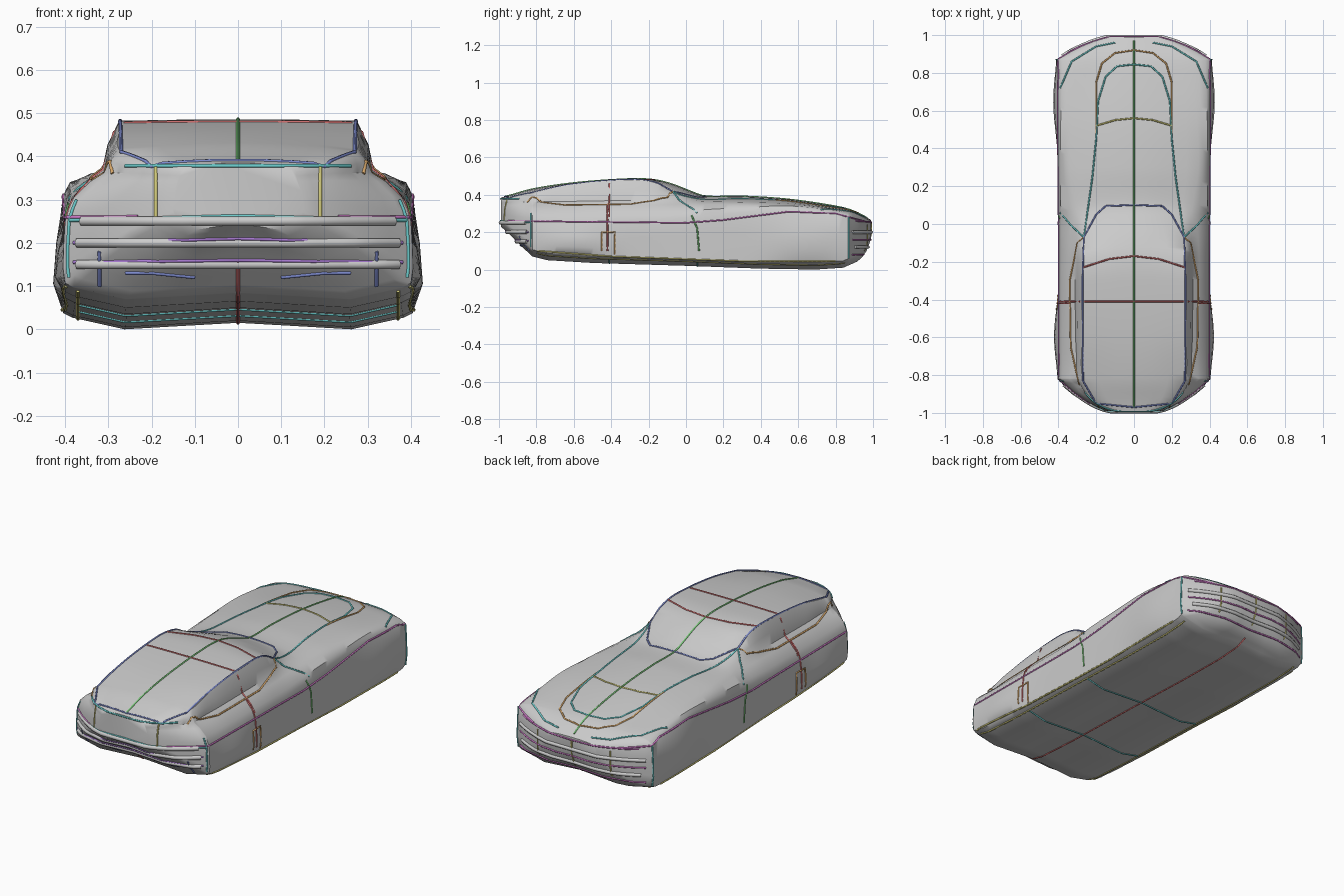
import bpy, bmesh, math
from mathutils import Vector
from mathutils.bvhtree import BVHTree

if "Cube" in bpy.data.objects:
    bpy.data.objects.remove(bpy.data.objects["Cube"])


def linear(keys, y):
    for a, b in zip(keys, keys[1:]):
        if y <= b[0]:
            t = max(0, (y - a[0]) / (b[0] - a[0]))
            return [p + (q - p) * t for p, q in zip(a[1:], b[1:])]
    return list(keys[-1][1:])


def smooth(keys, y):
    """Hermite interpolation through the stations."""
    n = len(keys)
    i = next((k for k in range(n - 1) if y <= keys[k + 1][0]), n - 2)
    a, b = keys[i], keys[i + 1]
    p, q = keys[max(i - 1, 0)], keys[min(i + 2, n - 1)]
    h = b[0] - a[0]
    t = min(1, max(0, (y - a[0]) / h))
    out = []
    for c in range(1, len(a)):
        m0 = (b[c] - p[c]) / (b[0] - p[0]) * h
        m1 = (q[c] - a[c]) / (q[0] - a[0]) * h
        out.append((2*t**3 - 3*t*t + 1) * a[c] + (t**3 - 2*t*t + t) * m0
                   + (3*t*t - 2*t**3) * b[c] + (t**3 - t*t) * m1)
    return out


# plan half-width and floor height along the car
WIDTH = [(-1, .15), (-.96, .235), (-.9, .32), (-.83, .40), (-.2, .398), (.88, .405),
         (.94, .31), (.98, .215), (1, .15)]
FLOOR = [(-1, .245), (-.95, .20), (-.9, .15), (-.83, .085), (-.75, .065), (-.5, .05),
         (0, .035), (.4, .02), (.7, .015), (.85, .025), (.93, .06), (.97, .1), (1, .18)]
# y: shoulder z, fender inset / z, cabin base inset / z, roof edge x / z, centre z
TOP = [(-1, .28, .004, .32, .015, .355, .12, .375, .385),
       (-.95, .26, .008, .315, .03, .36, .205, .385, .397),
       (-.83, .25, .02, .305, .09, .362, .272, .412, .43),
       (-.6, .25, .02, .30, .09, .365, .275, .458, .464),
       (-.3, .25, .015, .30, .085, .37, .275, .482, .485),
       (-.17, .25, .015, .30, .085, .37, .27, .468, .480),
       (-.07, .25, .015, .305, .095, .37, .255, .425, .455),
       (.02, .25, .015, .31, .10, .37, .22, .395, .42),
       (.1, .255, .012, .32, .09, .365, .19, .38, .393),
       (.3, .28, .012, .33, .06, .36, .20, .38, .392),
       (.55, .31, .015, .34, .07, .352, .20, .365, .376),
       (.8, .295, .025, .317, .09, .325, .18, .33, .340),
       (.9, .275, .025, .293, .08, .305, .15, .31, .315),
       (1, .235, .008, .25, .02, .258, .08, .263, .265)]


def section(y):
    w, zb = linear(WIDTH, y)[0], linear(FLOOR, y)[0]
    zs, df, zf, dc, zc, xe, ze, zt = smooth(TOP, y)
    bulge = .024 * (math.exp(-((y + .6) / .18)**2) + math.exp(-((y - .65) / .2)**2))
    zl = zb + .022
    h = zs - zl
    xc = w - dc
    return [(0, zb), (.35 * w, zb - .008), (.65 * w, zb - .015), (.95 * w, zl - .01),
            (w, zl), (w + bulge, zl + .25 * h), (w + .7 * bulge, zl + .6 * h), (w, zs),
            (w - df * .4, zs * .5 + zf * .5), (w - df, zf),
            ((w - df) * .45 + xc * .55, (zf * .35 + zc * .65)), (xc, zc),
            ((xc + xe) / 2 + .008, (zc + ze) / 2), (xe, ze),
            (xe * .66, ze + (zt - ze) * .56), (xe * .33, ze + (zt - ze) * .9), (0, zt)]


def finish(ob):
    bpy.ops.object.select_all(action='DESELECT')
    ob.select_set(True)
    bpy.context.view_layer.objects.active = ob
    bpy.ops.object.shade_smooth_by_angle(angle=math.radians(40))


# body shell lofted from cross-sections
bm = bmesh.new()
rings = []
for y in sorted({round(-1 + i / 40, 3) for i in range(81)} | {-.83, .88, -.985, .985}):
    half = section(y)
    full = half + [(-x, z) for x, z in half[-2:0:-1]]
    rings.append([bm.verts.new((x, y * .99, z)) for x, z in full])
n = len(rings[0])
for a, b in zip(rings, rings[1:]):
    for i in range(n):
        bm.faces.new((a[i], a[(i + 1) % n], b[(i + 1) % n], b[i]))
bm.faces.new(rings[0])
bm.faces.new(rings[-1])
bmesh.ops.recalc_face_normals(bm, faces=bm.faces)
bm.normal_update()
tree = BVHTree.FromBMesh(bm)
mesh = bpy.data.meshes.new("car_body")
bm.to_mesh(mesh)
bm.free()
body = bpy.data.objects.new("car_body", mesh)
bpy.context.collection.objects.link(body)
finish(body)

# each view: ray direction and how a 2D point becomes a ray origin
VIEWS = {'top': ((0, 0, -1), lambda a, b: (a, b, 2)),
         'under': ((0, 0, 1), lambda a, b: (a, b, -2)),
         'side': ((-1, 0, 0), lambda a, b: (2, a, b)),
         'rear': ((0, 1, 0), lambda a, b: (a, -2, b)),
         'nose': ((0, -1, 0), lambda a, b: (a, 2, b))}


def trim(name, view, paths, color=None, r=.0045):
    """Thin rods laid on the shell by projection, mirrored in x."""
    cu = bpy.data.curves.new(name, 'CURVE')
    cu.dimensions = '3D'
    cu.bevel_depth = r
    cu.bevel_resolution = 1
    cu.use_fill_caps = True
    d, place = VIEWS[view]
    d = Vector(d)

    def add(run):
        for s in (1, -1):
            if s < 0 and all(abs(p.x) < 1e-4 for p in run):
                continue
            sp = cu.splines.new('POLY')
            sp.points.add(len(run) - 1)
            for q, p in zip(sp.points, run):
                q.co = (p.x * s, p.y, p.z, 1)

    for path in paths:
        pts = []
        for a, b in zip(path, path[1:]):
            k = max(2, int(math.dist(a, b) / .025))
            pts += [(a[0] + (b[0] - a[0]) * i / k, a[1] + (b[1] - a[1]) * i / k) for i in range(k)]
        run = []
        for p in pts + [path[-1]]:
            hit = tree.ray_cast(Vector(place(*p)), d)[0]
            if hit is None or (run and (hit - run[-1]).length > .12):
                if len(run) > 1:
                    add(run)
                run = []
            if hit is not None:
                run.append(hit)
        if len(run) > 1:
            add(run)
    ob = bpy.data.objects.new(name, cu)
    bpy.context.collection.objects.link(ob)
    if color:
        m = bpy.data.materials.new(name)
        m.diffuse_color = (*color, 1)
        m.use_nodes = True
        m.node_tree.nodes["Principled BSDF"].inputs["Base Color"].default_value = m.diffuse_color
        cu.materials.append(m)


GREEN, RED, BLUE, TEAL = (.2, .6, .2), (.6, .15, .15), (.2, .25, .6), (.15, .6, .6)
ORANGE, YELLOW, PINK, PURPLE = (.7, .4, .15), (.65, .6, .2), (.65, .2, .6), (.4, .2, .65)

# roof, glass and bonnet lines
trim("centre_line", 'top', [[(0, -.97), (0, .97)]], GREEN)
trim("roof_cross_lines", 'top', [[(0, -.41), (.39, -.41)],
                                 [(0, -.17), (.13, -.185), (.27, -.23)]], RED)
trim("roof_edge", 'top', [[(.27, -.83), (.273, -.3), (.265, -.07)],
                          [(.27, -.83), (.2, -.95), (0, -.97)]], BLUE)
trim("windscreen_base", 'top', [[(.265, -.07), (.2, .05), (.15, .095), (0, .1)]], BLUE)
trim("waist_line", 'top', [[(.29, -.85), (.335, -.65), (.34, -.3), (.3, -.1), (.265, -.07)]], ORANGE)
trim("bonnet_inner_line", 'top', [[(.265, -.07), (.22, .25), (.2, .45), (.19, .65),
                                   (.15, .78), (.09, .835), (0, .845)]], TEAL)
trim("bonnet_outer_line", 'top', [[(.2, .48), (.2, .75), (.17, .85), (.1, .905), (0, .92)]], ORANGE)
trim("bonnet_cross_line", 'top', [[(.2, .52), (.1, .55), (0, .56)]], YELLOW)
trim("fender_lines", 'top', [[(.265, -.07), (.33, -.01), (.39, .06)],
                             [(.39, .72), (.33, .86), (.2, .94), (.1, .96)]], TEAL)

# side lines
trim("door_line", 'side', [[(.03, .29), (.06, .22), (.07, .1)]], GREEN)
trim("rear_panel_line", 'side', [[(-.42, .1), (-.42, .35)]], RED)
trim("fuel_flap", 'side', [[(-.45, .1), (-.45, .2), (-.38, .2), (-.38, .08)]], ORANGE)
trim("shoulder_line", 'side', [[(-.95, .26), (0, .25), (.2, .265), (.55, .31), (.8, .3), (.95, .26)]], PINK)
trim("sill_line", 'side', [[(-.8, .1), (-.4, .07), (.3, .045), (.8, .045)]], YELLOW)
trim("corner_lines", 'side', [[(-.83, .12), (-.83, .3)], [(.87, .06), (.87, .28)]], TEAL)

# tail: stepped ledges and panel lines
trim("tail_ledges", 'rear', [[(0, z), (w, z)] for z, w in ((.25, .36), (.2, .37), (.15, .37))], r=.012)
trim("tail_lines", 'rear', [[(0, .262), (.39, .252)], [(0, .378), (.26, .378)]], TEAL)
trim("tail_bumper_lines", 'rear', [[(0, .21), (.38, .2)], [(0, .16), (.38, .155)]], PURPLE)
trim("tail_plate_sides", 'rear', [[(.19, .26), (.19, .375)]], YELLOW)
trim("tail_lower_lines", 'rear', [[(.1, .12), (.2, .13), (.26, .13)], [(.32, .1), (.32, .18)]], BLUE)

# nose: bumper ledges and grille lines
trim("nose_ledges", 'nose', [[(0, .2), (.38, .2)], [(0, .12), (.36, .12)]], r=.01)
trim("nose_lines", 'nose', [[(0, .25), (.35, .26)], [(0, .16), (.38, .16)], [(0, .08), (.38, .08)]], PINK)
trim("nose_uprights", 'nose', [[(0, .1), (0, .25)], [(.22, .1), (.22, .24)]], YELLOW)

# underside lines
trim("floor_centre_line", 'under', [[(0, -.9), (0, .9)]], RED)
trim("floor_cross_lines", 'under', [[(0, -.41), (.37, -.41)], [(0, .06), (.37, .06)]], TEAL)
trim("floor_edge_lines", 'under', [[(.37, -.8), (.37, .85)]], YELLOW)
